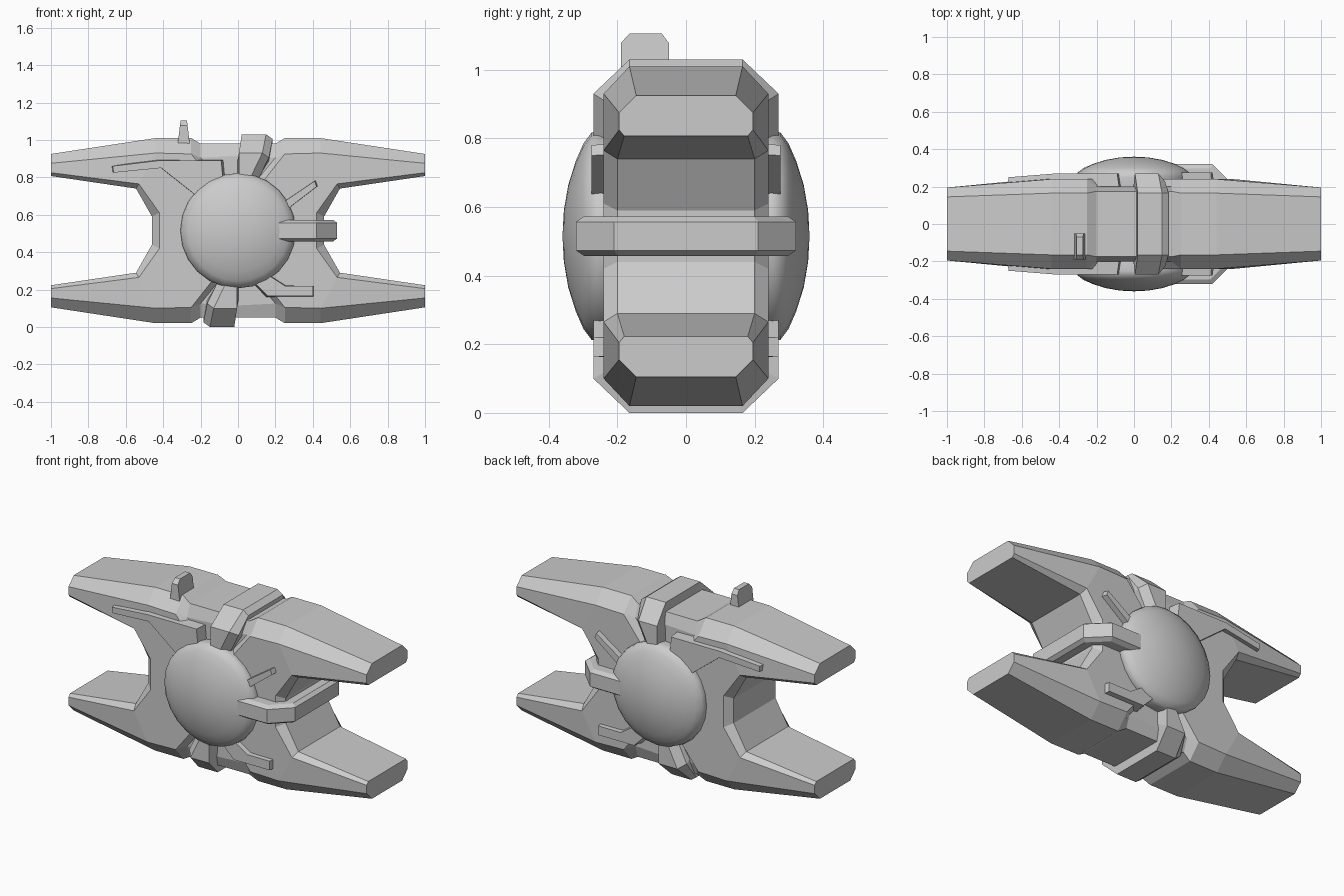
import bpy, bmesh
from mathutils import Vector

if "Cube" in bpy.data.objects:
    bpy.data.objects.remove(bpy.data.objects["Cube"])

CZ = 0.515  # height of the model's centre; parts are modelled around it


def make(name, verts, faces, mirror=(False, True, False), spin=False):
    """Mesh object at the centre height, mirrored on the chosen axes."""
    me = bpy.data.meshes.new(name)
    me.from_pydata([tuple(v) for v in verts], [], faces)
    bm = bmesh.new()
    bm.from_mesh(me)
    if spin:  # half turn about y
        for v in bm.verts:
            v.co.x, v.co.z = -v.co.x, -v.co.z
    ops = bmesh.ops
    for axis in range(3):
        if mirror[axis]:
            d = ops.duplicate(bm, geom=bm.verts[:] + bm.edges[:] + bm.faces[:])["geom"]
            for v in d:
                if isinstance(v, bmesh.types.BMVert):
                    v.co[axis] *= -1
            ops.remove_doubles(bm, verts=bm.verts[:], dist=0.0005)
    ops.recalc_face_normals(bm, faces=bm.faces[:])
    bm.to_mesh(me)
    bm.free()
    ob = bpy.data.objects.new(name, me)
    ob.location.z = CZ
    bpy.context.collection.objects.link(ob)
    return ob


def loft(name, sections, **kw):
    """Skin rings of points; the first ring stays open on the mirror plane."""
    n = len(sections[0])
    verts = [p for s in sections for p in s]
    faces = [(k * n + i, k * n + (i + 1) % n, (k + 1) * n + (i + 1) % n, (k + 1) * n + i)
             for k in range(len(sections) - 1) for i in range(n)]
    faces.append(tuple((len(sections) - 1) * n + i for i in range(n)))
    return make(name, verts, faces, **kw)


def panel(name, pts, depth=0.08, flare=0.012):
    """Raised plate on front and back, flaring slightly towards its base."""
    c = sum((Vector(p) for p in pts), Vector()) / len(pts)
    base = []
    for x, y, z in pts:
        d = Vector((x - c.x, 0, z - c.z)).normalized() * flare
        base.append((x + d.x, y - depth, z + d.z))
    n = len(pts)
    faces = [tuple(range(n)), tuple(range(n, 2 * n))]
    faces += [(i, (i + 1) % n, n + (i + 1) % n, n + i) for i in range(n)]
    return make(name, list(pts) + base, faces)


# Four-armed hull: one eighth, mirrored on all three axes
rim = [(0, .175, .465), (.2, .175, .465), (.25, .165, .495), (.44, .165, .495),
       (1, .145, .41), (1, .18, .292), (.545, .20, .225), (.46, .20, .075), (.46, .20, 0)]
side = [(0, .20, .40), (.2, .20, .39), (.25, .24, .41), (.44, .24, .415),
        (1, .195, .36), (1, .195, .31), (.53, .24, .25), (.42, .24, .095), (.42, .24, 0)]
mid = [(x, 0, z) for x, y, z in rim]
n = len(rim)
hub = [(.10, .24, .22), (.06, .20, .22), (0, .20, .22), (.10, .24, 0)]
H, D, D0, H0 = range(3 * n, 3 * n + 4)
f = []
for i in range(n - 1):
    f.append((i, i + 1, n + i + 1, n + i))
    f.append((n + i, n + i + 1, 2 * n + i + 1, 2 * n + i))
s = 2 * n
f += [(s + 3, s + 4, s + 5, s + 6), (H, s + 2, s + 3, s + 6, s + 7),
      (H, s + 7, s + 8, H0), (H, s + 2, s + 1, D), (D, s + 1, s, D0)]
make("hull", mid + rim + side + hub, f, mirror=(True, True, True))

# Shallow domes front and back
prof = [(.30, .19), (.308, .25), (.302, .275), (.27, .299), (.22, .321),
        (.15, .343), (.075, .356), (0, .36)]
bm = bmesh.new()
vs = [bm.verts.new((r, y, 0)) for r, y in prof]
es = [bm.edges.new(p) for p in zip(vs, vs[1:])]
bmesh.ops.spin(bm, geom=vs + es, cent=(0, 0, 0), axis=(0, 1, 0),
               angle=6.283185307, steps=24, use_duplicate=False)
bmesh.ops.remove_doubles(bm, verts=bm.verts[:], dist=0.0005)
bm.verts.index_update()
dome = make("domes", [v.co.copy() for v in bm.verts],
            [tuple(v.index for v in fc.verts) for fc in bm.faces])
bm.free()
bpy.context.view_layer.objects.active = dome
dome.select_set(True)
bpy.ops.object.shade_smooth_by_angle(angle=0.9)
dome.select_set(False)

# Straps over the top and under the bottom, related by a half turn
path = [  # outer y, z, x range, then inner y, z
    (0, .515, .02, .15, 0, .43), (.165, .515, .02, .15, .12, .43),
    (.27, .415, .005, .13, .18, .36), (.27, .27, .005, .06, .18, .25)]
strap = [[(a, y, z), (b, y, z), (b + .035, y - (.04 if y > .2 else 0), z - .025),
          (b + .035, yi, zi), (a - .01, yi, zi)] for y, z, a, b, yi, zi in path]
loft("top_strap", strap)
loft("bottom_strap", strap, spin=True)

# Horizontal clamp wrapping round the right waist
outer = [(.53, 0), (.53, .21), (.42, .32), (.22, .32)]
inner = [(.42, 0), (.42, .15), (.36, .20), (.22, .20)]
clamp = []
for (x, y), (u, v) in zip(outer, inner):
    cx, cy = x + (u - x) * .2, y + (v - y) * .2
    clamp.append([(x, y, -.042), (x, y, .042), (cx, cy, .058), (u, v, .058),
                  (u, v, -.058), (cx, cy, -.058)])
loft("waist_clamp", clamp)

# Raised side plates and rods
panel("long_side_plate", [(-.67, .25, .345), (-.42, .27, .375), (-.09, .27, .375),
                          (-.08, .27, .27), (-.22, .27, .185), (-.41, .27, .335),
                          (-.665, .25, .31)])
panel("short_rod", [(.24, .275, .15), (.41, .275, .265), (.42, .275, .235), (.27, .275, .12)])
panel("lower_side_plate", [(.15, .27, -.23), (.25, .27, -.295), (.40, .27, -.295),
                           (.40, .27, -.35), (.16, .27, -.35), (.08, .27, -.27)])

# Small fin on top, off to the front left
fin = [(-.19, .44), (-.19, .563), (-.165, .59), (-.07, .59), (-.05, .563), (-.05, .44)]
verts = []
for sgn in (-1, 1):
    for y, z in fin:
        half = .035 - .018 * (z - .44) / .15
        verts.append((-.29 + sgn * half, y, z))
m = len(fin)
make("top_fin", verts, [tuple(range(m)), tuple(range(m, 2 * m))] +
     [(i, (i + 1) % m, m + (i + 1) % m, m + i) for i in range(m)],
     mirror=(False, False, False))
